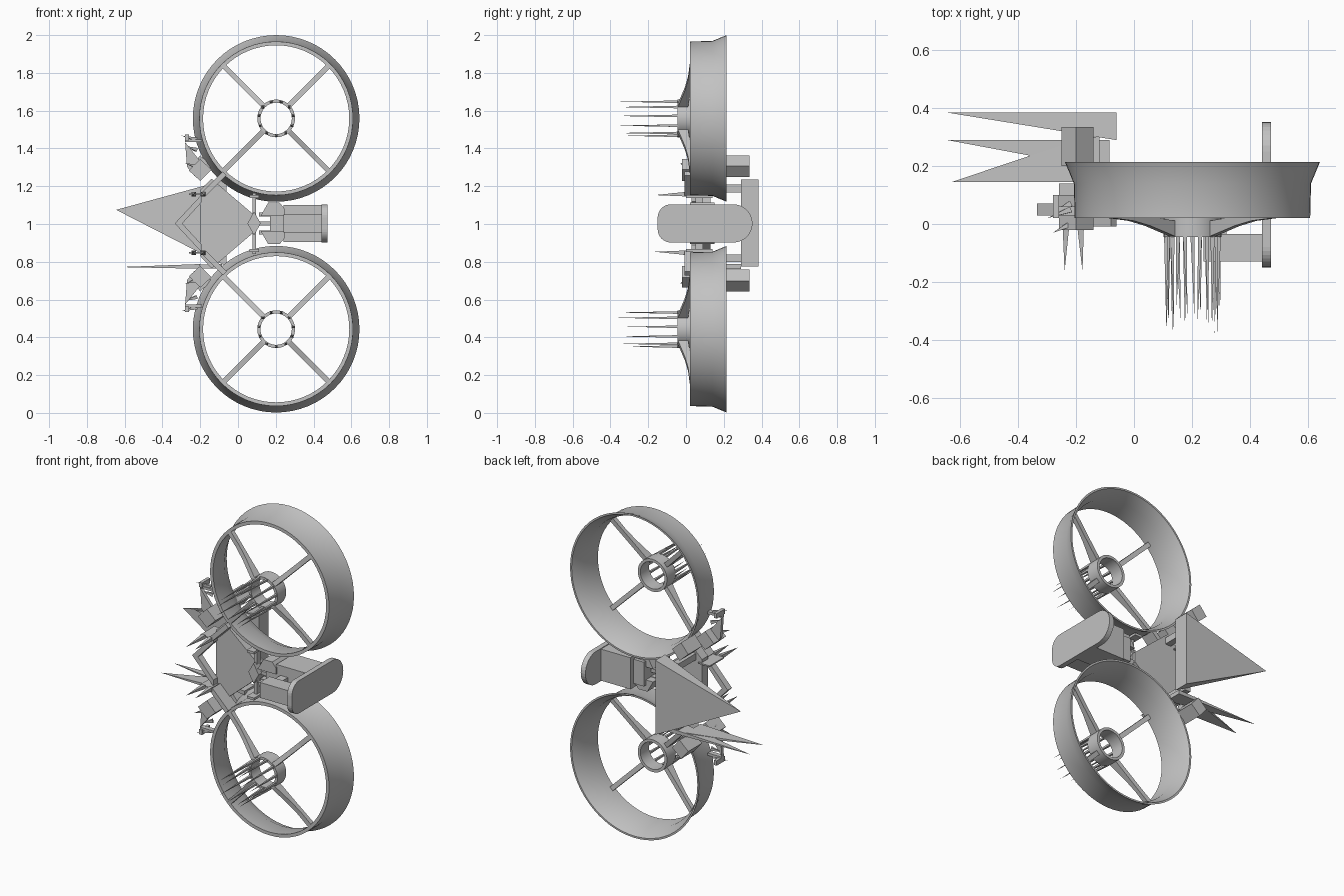
import bpy, bmesh, math, random
from mathutils import Vector, Matrix

if "Cube" in bpy.data.objects:
    bpy.data.objects.remove(bpy.data.objects["Cube"], do_unlink=True)
random.seed(4)
MID = 1.003

grey = bpy.data.materials.new("plain grey")
grey.use_nodes = True
grey.diffuse_color = (0.54, 0.54, 0.54, 1)
grey.node_tree.nodes["Principled BSDF"].inputs["Base Color"].default_value = (0.54, 0.54, 0.54, 1)


def finish(name, bm, smooth=False):
    bmesh.ops.recalc_face_normals(bm, faces=bm.faces)
    mesh = bpy.data.meshes.new(name)
    bm.to_mesh(mesh)
    bm.free()
    ob = bpy.data.objects.new(name, mesh)
    bpy.context.collection.objects.link(ob)
    mesh.materials.append(grey)
    if smooth:
        bpy.ops.object.select_all(action='DESELECT')
        ob.select_set(True)
        bpy.context.view_layer.objects.active = ob
        bpy.ops.object.shade_smooth_by_angle(angle=math.radians(35))
    return ob


def hull(name, points):
    bm = bmesh.new()
    for p in points:
        bm.verts.new(p)
    bmesh.ops.convex_hull(bm, input=bm.verts)
    return finish(name, bm)


def prism(name, pts, lo, hi, axis="y"):
    # extrude an outline along y (outline in x,z) or along x (outline in y,z)
    bm = bmesh.new()
    place = (lambda p, d: (p[0], d, p[1])) if axis == "y" else (lambda p, d: (d, p[0], p[1]))
    a = [bm.verts.new(place(p, lo)) for p in pts]
    b = [bm.verts.new(place(p, hi)) for p in pts]
    bm.faces.new(a)
    bm.faces.new(b)
    for i in range(len(pts)):
        j = (i + 1) % len(pts)
        bm.faces.new((a[i], a[j], b[j], b[i]))
    return finish(name, bm)


def box(name, x, y, z):
    return prism(name, [(x[0], z[0]), (x[1], z[0]), (x[1], z[1]), (x[0], z[1])], *y)


def lathe(name, profile, cx, cz, n=64):
    # closed profile of (radius, y) turned around an axis along y
    bm = bmesh.new()
    loops = []
    for i in range(n):
        t = math.tau * i / n
        loops.append([bm.verts.new((cx + r * math.cos(t), y, cz + r * math.sin(t))) for r, y in profile])
    k = len(profile)
    for i in range(n):
        a, b = loops[i], loops[(i + 1) % n]
        for j in range(k):
            bm.faces.new((a[j], a[(j + 1) % k], b[(j + 1) % k], b[j]))
    return finish(name, bm, True)


def spike(name, base, tip, width):
    # thin four-sided needle
    base, tip = Vector(base), Vector(tip)
    rot = (tip - base).to_track_quat('Z', 'Y').to_matrix()
    corners = [base + rot @ Vector((sx * width, sy * width, 0)) for sx in (-1, 1) for sy in (-1, 1)]
    return hull(name, corners + [tip])


def strut(name, cx, cz, angle):
    # curved blade from hub to duct
    front = [(0.09, -0.045), (0.15, -0.027), (0.22, -0.006), (0.3, 0.011), (0.395, 0.02)]
    outline = front + [(0.395, 0.05), (0.25, 0.03), (0.09, 0.01)]
    bm = bmesh.new()
    turn = Matrix.Rotation(-angle, 3, 'Y')
    sides = []
    for s in (-0.014, 0.014):
        sides.append([bm.verts.new(turn @ Vector((r, y, s)) + Vector((cx, 0, cz))) for r, y in outline])
    bm.faces.new(sides[0])
    bm.faces.new(sides[1])
    for i in range(len(outline)):
        j = (i + 1) % len(outline)
        bm.faces.new((sides[0][i], sides[0][j], sides[1][j], sides[1][i]))
    return finish(name, bm)


# Ducted fans: duct, hub, struts and hub needles
for side, cz in (("upper", 1.559), ("lower", 0.443)):
    cx = 0.202
    lathe(side + "_duct", [(0.387, 0.02), (0.407, 0.02), (0.41, 0.14), (0.441, 0.215),
                           (0.43, 0.215), (0.395, 0.14)], cx, cz)
    lathe(side + "_hub", [(0.083, -0.045), (0.1, -0.045), (0.1, 0.04), (0.083, 0.04)], cx, cz, 32)
    for i in range(4):
        strut(side + "_strut", cx, cz, math.radians(45 + 90 * i))
    for i in range(11):
        t = math.tau * (i + 0.25) / 11
        x, z = cx + 0.092 * math.cos(t), cz + 0.092 * math.sin(t)
        spike(side + "_hub_needle", (x, -0.04, z),
              (x + random.uniform(-.01, .01), random.uniform(-.385, -.3), z), 0.007)

# Central body plate
prism("body_plate", [(-0.2, 0.83), (-0.14, 0.765), (0.1, 0.97), (0.1, 1.035), (-0.14, 1.24), (-0.2, 1.18)],
      0.07, 0.13)

# Rear tail wedge and side vanes
hull("tail_wedge", [(-0.06, y, z) for y in (0.29, 0.385) for z in (0.775, 1.235)] + [(-0.645, 0.385, 1.075)])
hull("middle_vane", [(-0.085, y, z) for y in (0.185, 0.29) for z in (0.763, 0.788)] + [(-0.645, 0.29, 0.772)])
hull("front_vane", [(-0.2, y, z) for y in (0.145, 0.29) for z in (0.763, 0.788)] + [(-0.63, 0.145, 0.772)])

# Parts that repeat above and below the middle
for side, s in (("upper", 1), ("lower", -1)):
    def Z(d):
        return MID + s * d
    prism(side + "_nose_vane", [(-0.335, Z(0)), (-0.19, Z(.155)), (-0.19, Z(.115)), (-0.295, Z(0))], 0.03, 0.07)
    prism(side + "_rear_block", [(-0.25, Z(.3)), (-0.2, Z(.36)), (-0.14, Z(.305)), (-0.19, Z(.245))], 0.2, 0.335)
    prism(side + "_front_block", [(-0.26, Z(.28)), (-0.2, Z(.34)), (-0.14, Z(.285)), (-0.2, Z(.225))], -0.02, 0.1)
    prism(side + "_side_fin", [(-0.28, Z(.43)), (-0.2, Z(.33)), (-0.23, Z(.25)), (-0.27, Z(.3))], 0.03, 0.05)
    box(side + "_fin_bar", (-0.28, -0.19), (0.03, 0.06), (Z(.43), Z(.445)))
    box(side + "_fin_hook", (-0.28, -0.26), (0.02, 0.1), (Z(.44), Z(.47)))
    prism(side + "_diagonal_arm", [(-0.19, Z(.165)), (-0.17, Z(.145)), (-0.06, Z(.255)), (-0.08, Z(.275))],
          -0.008, 0.08)
    box(side + "_link_rod", (-0.16, -0.12), (0.12, 0.3), (Z(.165), Z(.205)))
    box(side + "_hinge_cap", (0.06, 0.11), (0.0, 0.14), (Z(.135), Z(.15)))
    box(side + "_claw_plate", (-0.26, -0.18), (0.0, 0.14), (Z(.15), Z(.158)))
    for x, tip in ((-0.235, -0.24), (-0.185, -0.178)):
        spike(side + "_front_needle", (x, 0, Z(.155)), (tip, -0.165, Z(.15)), 0.012)
    for d, y in ((.30, 0.0), (.39, 0.07), (.445, 0.05)):
        spike(side + "_side_needle", (-0.22, y, Z(d)), (-0.3 if d > .4 else -0.28, y - 0.03, Z(d + .02)), 0.01)
    prism(side + "_grip_side", [(0.12, Z(.04)), (0.16, Z(.11)), (0.22, Z(.11)), (0.245, Z(.08)), (0.245, Z(.04))],
          0.02, 0.15)

# Hinge between body and side arm
box("hinge_rod", (0.076, 0.094), (0.05, 0.09), (0.84, 1.165))
prism("hinge_diamond", [(0.05, MID), (0.085, 0.94), (0.12, MID), (0.085, 1.066)], 0.03, 0.11)
for z in (0.955, MID, 1.05):
    box("hinge_finger", (0.11, 0.2), (0.06, 0.1), (z - 0.011, z + 0.011))

# Side arm with its rounded end pad
box("arm_root", (0.17, 0.25), (0.03, 0.17), (0.93, 1.08))
box("arm_slab", (0.24, 0.45), (0.03, 0.2), (0.905, 1.1))
box("arm_front_box", (0.24, 0.45), (-0.13, -0.035), (0.955, 1.05))
box("arm_bridge", (0.27, 0.32), (-0.04, 0.04), (0.965, 1.04))
outline = []
for cy, cz, r, start in ((0.251, MID, 0.101, -90), (0.251, MID, 0.101, 0),
                         (-0.08, 1.034, 0.07, 90), (-0.08, 0.972, 0.07, 180)):
    for i in range(9):
        t = math.radians(start + 90 * i / 8)
        p = (cy + r * math.cos(t), cz + r * math.sin(t))
        if not outline or math.dist(p, outline[-1]) > 0.001:
            outline.append(p)
prism("arm_end_pad", outline, 0.442, 0.474, "x")
